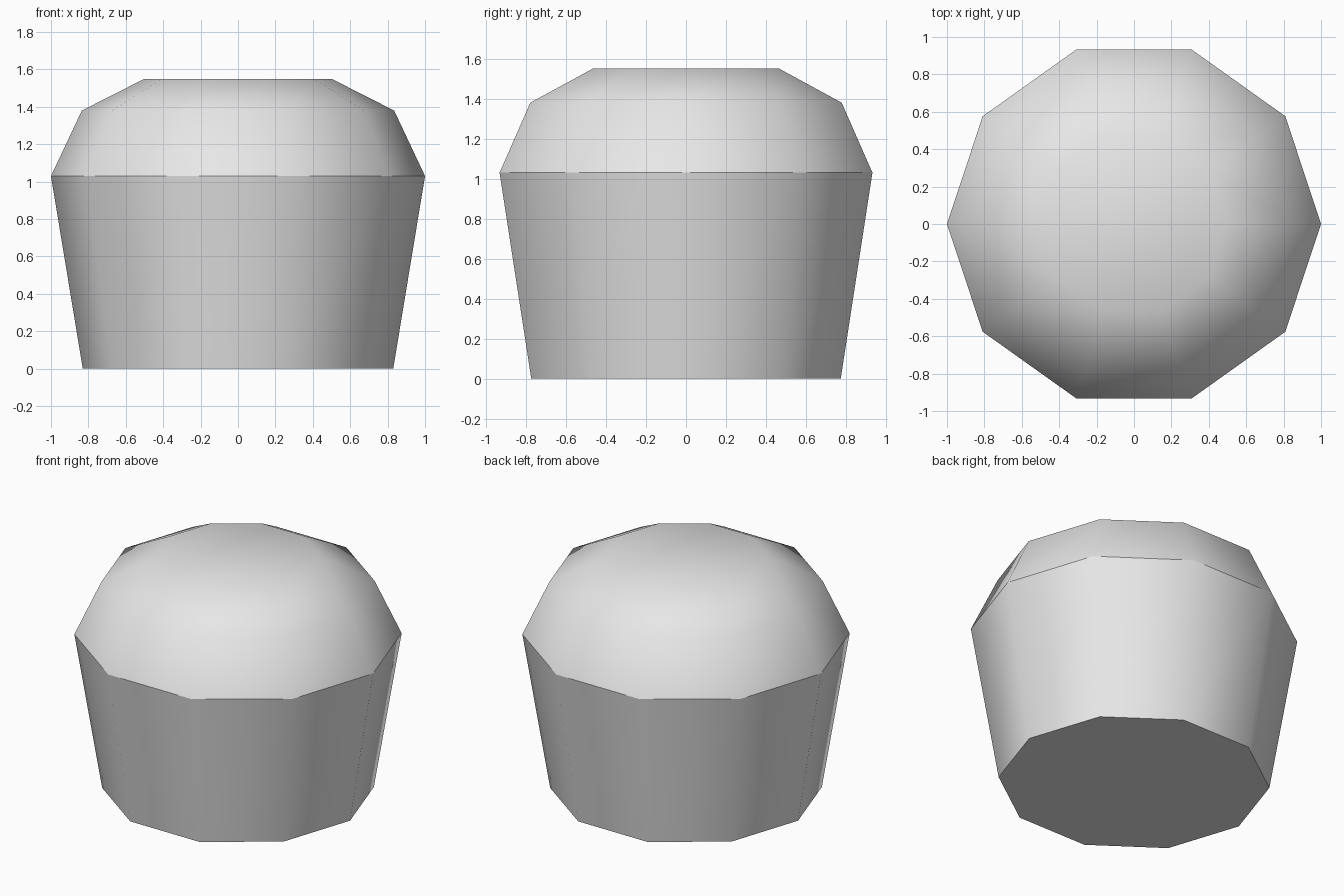
import bpy
import bmesh
from math import cos, sin, tau

cube = bpy.data.objects.get("Cube")
if cube:
    bpy.data.objects.remove(cube, do_unlink=True)

SIDES = 10
DEPTH = 0.98  # slight flattening front to back

grey = bpy.data.materials.new("light_grey")
grey.use_nodes = True
grey.diffuse_color = (0.8, 0.8, 0.8, 1)
grey.node_tree.nodes["Principled BSDF"].inputs["Base Color"].default_value = (0.8, 0.8, 0.8, 1)


def lathe(name, profile, cap_bottom=False, cap_top=False):
    """Ten-sided smooth wall through (radius, height) rings."""
    bm = bmesh.new()
    rings = [[bm.verts.new((r * cos(tau * i / SIDES), DEPTH * r * sin(tau * i / SIDES), z))
              for i in range(SIDES)] for r, z in profile]
    for low, high in zip(rings, rings[1:]):
        for i in range(SIDES):
            j = (i + 1) % SIDES
            bm.faces.new((low[i], low[j], high[j], high[i])).smooth = True
    if cap_top:
        bm.faces.new(rings[-1]).smooth = True
    if cap_bottom:
        bm.faces.new(rings[0][::-1]).smooth = False
    mesh = bpy.data.meshes.new(name)
    bm.to_mesh(mesh)
    bm.free()
    mesh.materials.append(grey)
    obj = bpy.data.objects.new(name, mesh)
    bpy.context.collection.objects.link(obj)
    return obj


# Tapered lower body with a flat base
lathe("tapered_body", [(0.83, 0), (1, 1.03)], cap_bottom=True)
# Rounded top, kept separate so the rim stays crisp
lathe("domed_top", [(1, 1.03), (0.835, 1.38), (0.5, 1.55)], cap_top=True)
